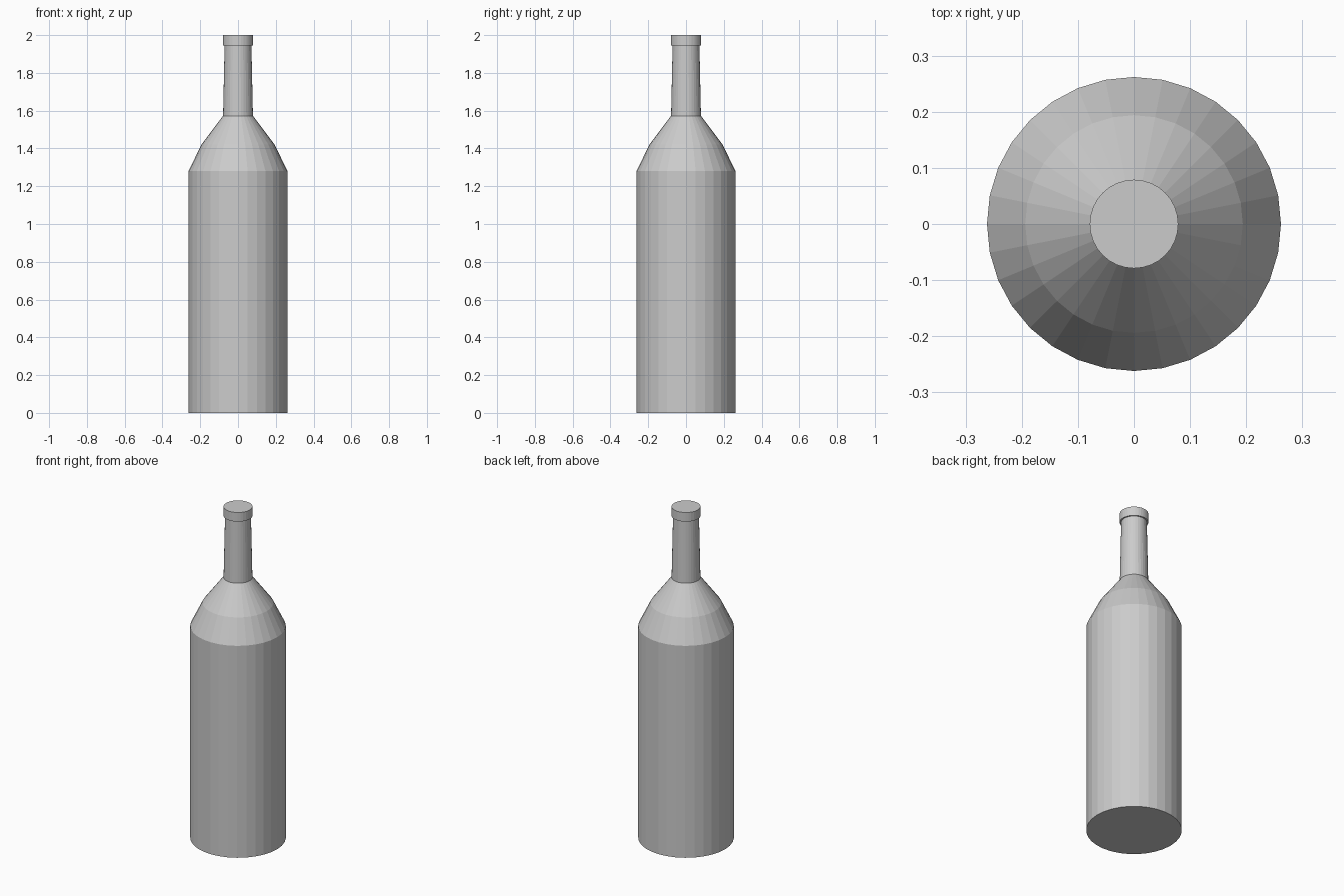
import bpy
import bmesh
from math import cos, sin, tau

if "Cube" in bpy.data.objects:
    bpy.data.objects.remove(bpy.data.objects["Cube"])

SIDES = 32


def lathe(name, profile):
    """Closed flat-faced solid turned around z from (radius, height) points."""
    bm = bmesh.new()
    rings = [[bm.verts.new((r * cos(tau * i / SIDES), r * sin(tau * i / SIDES), z))
              for i in range(SIDES)] for r, z in profile]
    for low, high in zip(rings, rings[1:]):
        for i in range(SIDES):
            j = (i + 1) % SIDES
            bm.faces.new((low[i], low[j], high[j], high[i]))
    bm.faces.new(rings[0][::-1])
    bm.faces.new(rings[-1])
    mesh = bpy.data.meshes.new(name)
    bm.to_mesh(mesh)
    bm.free()
    obj = bpy.data.objects.new(name, mesh)
    bpy.context.collection.objects.link(obj)
    return obj


# One continuous bottle: body, two-step shoulder, tapered neck, lip
lathe("bottle", [
    (0.262, 0.0), (0.262, 1.28),      # body
    (0.194, 1.42), (0.079, 1.573),    # shoulder
    (0.071, 1.945),                   # neck
    (0.079, 1.945), (0.079, 2.0),     # lip
])
